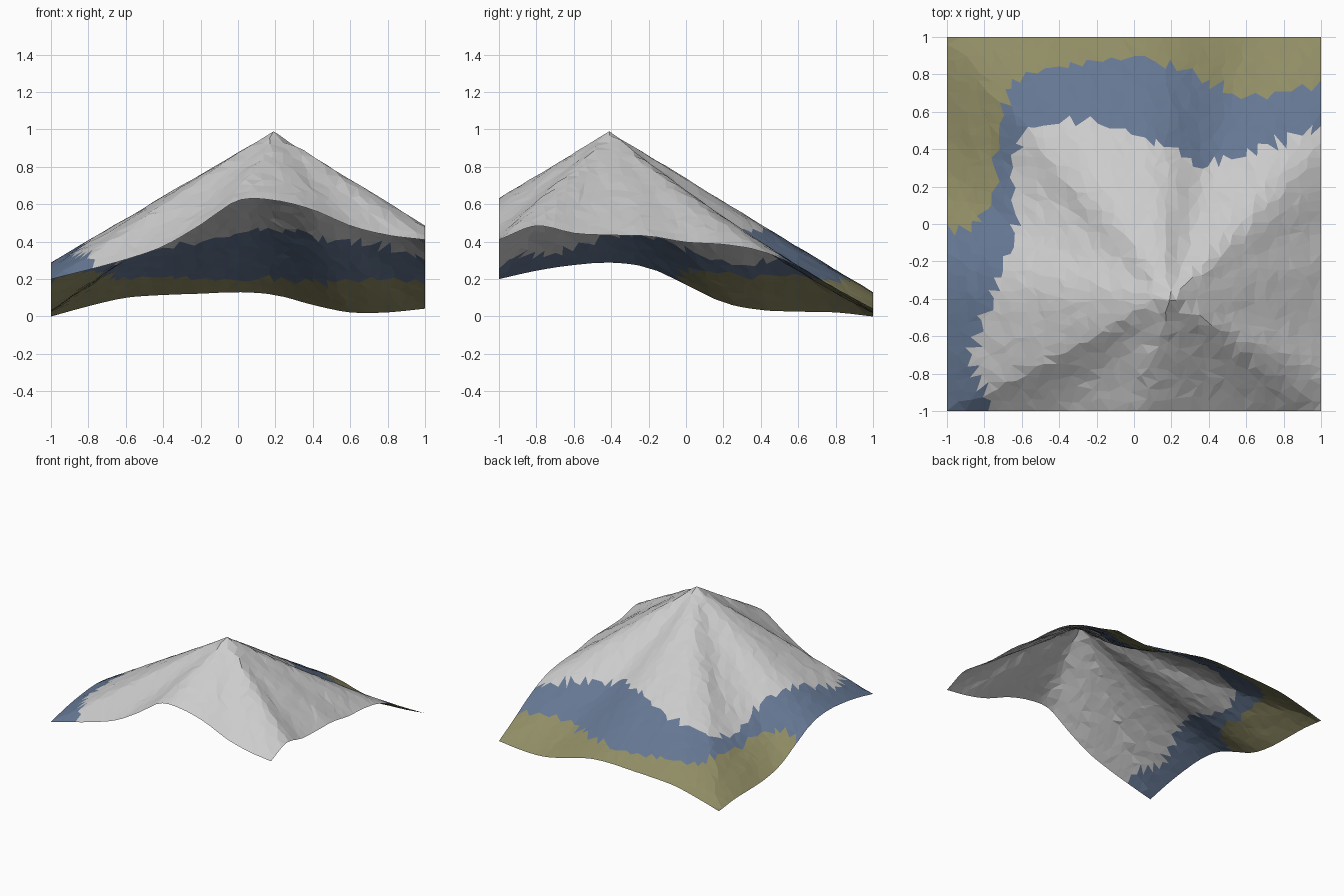
import bpy, bmesh, math, random

if "Cube" in bpy.data.objects:
    bpy.data.objects.remove(bpy.data.objects["Cube"])

random.seed(4)
PEAK = (0.19, -0.41, 0.99)
N = 34

# Rim heights sampled every 0.2 from -1 to 1
FRONT = [.20, .25, .305, .375, .49, .62, .62, .57, .485, .435, .41]
BACK = [0, .055, .10, .115, .122, .13, .115, .062, .022, .022, .042]
LEFT = [.20, .245, .275, .288, .26, .17, .075, .035, .026, .022, 0]
RIGHT = [.41, .485, .445, .435, .43, .397, .385, .35, .265, .15, .042]

# Slopes that dip inside: bearing (radians), width, depth
DIPS = [(1.22, .3, .065), (2.36, .2, .045)]

# Colour bands as outlines in plan: bare rock, then blue scree, then grass
ROCK = [(1, -1.1), (-.75, -1.1), (-.75, -1), (-.87, -.72), (-.82, -.5), (-.72, -.3),
        (-.63, 0), (-.64, .35), (-.58, .53), (-.3, .57), (-.05, .5), (.15, .42),
        (.35, .31), (.6, .38), (.8, .45), (1.1, .55), (1.1, -1.1)]
SCREE = [(-1.1, -1.1), (-1.1, -.08), (-.85, 0), (-.75, .15), (-.73, .5), (-.65, .75),
         (-.4, .84), (-.03, .9), (.25, .83), (.6, .67), (.75, .7), (1.1, .78), (1.1, -1.1)]


def sample(vals, u):
    """Smooth curve through a rim profile."""
    f = min(max((u + 1) * 5, 0), 9.9999)
    i = int(f)
    t = f - i
    p1, p2 = vals[i], vals[i + 1]
    p0 = vals[i - 1] if i else 2 * p1 - p2
    p3 = vals[i + 2] if i < 9 else 2 * p2 - p1
    return p1 + .5 * t * (p2 - p0 + t * (2*p0 - 5*p1 + 4*p2 - p3 + t * (3*(p1 - p2) + p3 - p0)))


def height(x, y):
    """Straight slopes from peak to rim, with a few dips."""
    dx, dy = x - PEAK[0], y - PEAK[1]
    if math.hypot(dx, dy) < 1e-6:
        return PEAK[2]
    kx = ((1 if dx > 0 else -1) - PEAK[0]) / dx if abs(dx) > 1e-9 else 1e9
    ky = ((1 if dy > 0 else -1) - PEAK[1]) / dy if abs(dy) > 1e-9 else 1e9
    k = min(kx, ky)
    if kx < ky:
        rim = sample(RIGHT if dx > 0 else LEFT, PEAK[1] + k * dy)
    else:
        rim = sample(BACK if dy > 0 else FRONT, PEAK[0] + k * dx)
    t = 1 / k
    a = math.atan2(dy, dx)
    sag = sum(d * math.exp(-((a - b) / w) ** 2) for b, w, d in DIPS)
    return PEAK[2] - (PEAK[2] - rim) * t - sag * 4 * t * (1 - t)


def inside(poly, x, y):
    hit = False
    for (ax, ay), (bx, by) in zip(poly, poly[1:] + poly[:1]):
        if (ay > y) != (by > y) and x < ax + (y - ay) * (bx - ax) / (by - ay):
            hit = not hit
    return hit


# Jittered flat sheet, triangulated while flat
bm = bmesh.new()
bmesh.ops.create_grid(bm, x_segments=N, y_segments=N, size=1)
step = 2 / N
for v in bm.verts:
    if abs(v.co.x) < .999:
        v.co.x += random.uniform(-.36, .36) * step
    if abs(v.co.y) < .999:
        v.co.y += random.uniform(-.36, .36) * step
top = min(bm.verts, key=lambda v: math.hypot(v.co.x - PEAK[0], v.co.y - PEAK[1]))
top.co.x, top.co.y = PEAK[:2]
bmesh.ops.triangulate(bm, faces=bm.faces[:])
bmesh.ops.beautify_fill(bm, faces=bm.faces[:], edges=[e for e in bm.edges if not e.is_boundary])

# Raise the mountain with slight roughness
for v in bm.verts:
    v.co.z = height(v.co.x, v.co.y)
    if v is not top and not v.is_boundary:
        v.co.z += random.uniform(-.003, .003)

# Colour bands
for f in bm.faces:
    c = f.calc_center_median()
    f.material_index = 0 if inside(ROCK, c.x, c.y) else 1 if inside(SCREE, c.x, c.y) else 2

mesh = bpy.data.meshes.new("mountain")
bm.to_mesh(mesh)
bm.free()
for name, col in (("rock", (.52, .52, .52, 1)), ("scree", (.13, .185, .29, 1)), ("grass", (.28, .265, .13, 1))):
    mat = bpy.data.materials.new(name)
    mat.diffuse_color = col
    mat.use_nodes = True
    mat.node_tree.nodes["Principled BSDF"].inputs["Base Color"].default_value = mat.diffuse_color
    mesh.materials.append(mat)
bpy.context.collection.objects.link(bpy.data.objects.new("mountain", mesh))
